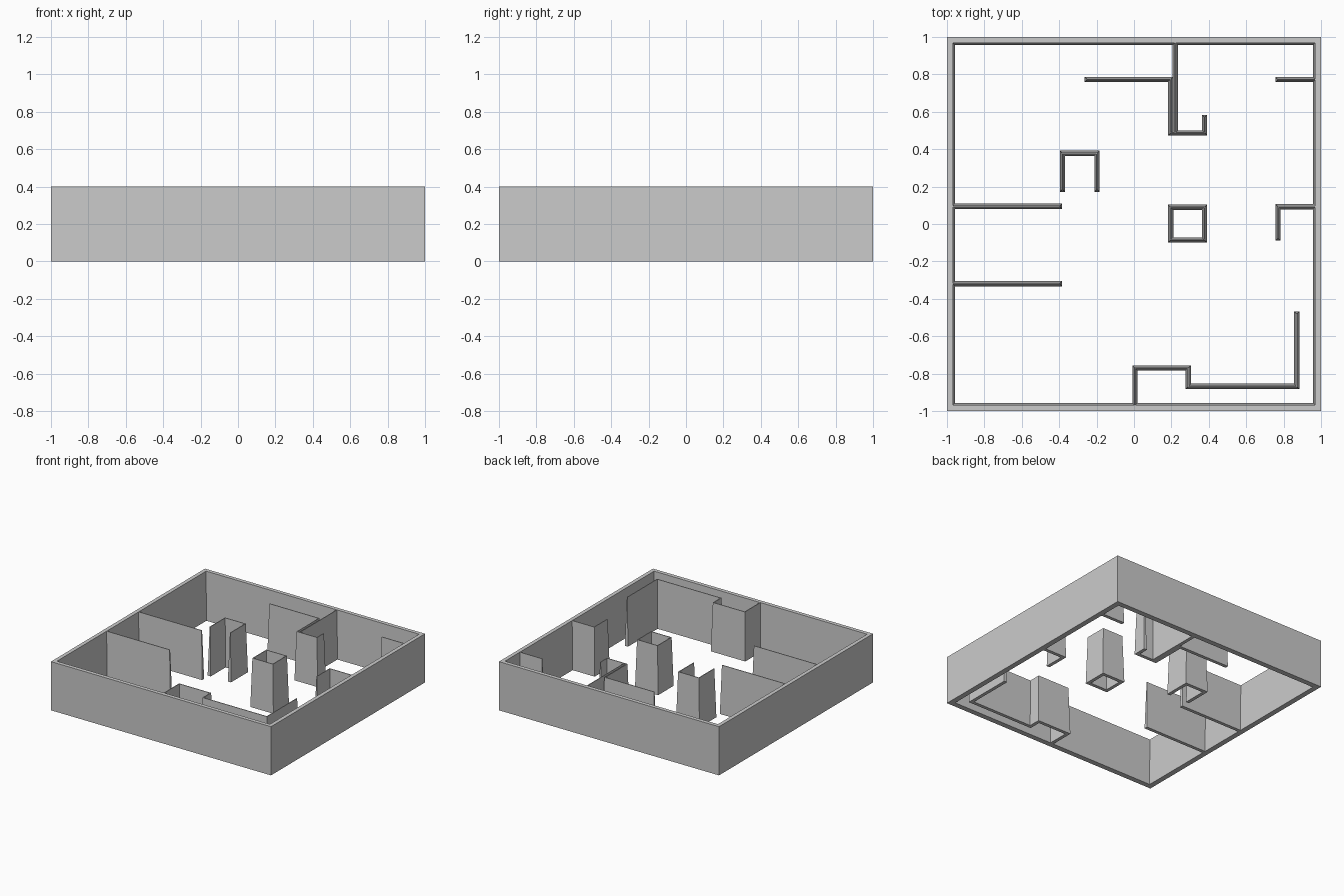
import bpy
import bmesh
from mathutils import Vector

cube = bpy.data.objects.get("Cube")
if cube:
    bpy.data.objects.remove(cube)

HEIGHT = 0.4
FOOT, CREST = 0.014, 0.003      # half thickness of a partition at floor and top

grey = bpy.data.materials.new("wall_grey")
grey.use_nodes = True
grey.diffuse_color = (0.6, 0.6, 0.6, 1)
grey.node_tree.nodes["Principled BSDF"].inputs["Base Color"].default_value = (0.6, 0.6, 0.6, 1)


def outlines(path, half, closed):
    """Mitred left and right offsets of a right-angled path."""
    pts = [Vector(p) for p in path]
    n = len(pts)
    left, right = [], []
    for i, p in enumerate(pts):
        before = (p - pts[i - 1]).normalized() if closed or i > 0 else None
        after = (pts[(i + 1) % n] - p).normalized() if closed or i < n - 1 else None
        normals = [Vector((-d.y, d.x)) for d in (before, after) if d]
        side = sum(normals, Vector((0, 0))) * half
        cap = Vector((0, 0))
        if before is None:
            cap = -after * half
        elif after is None:
            cap = before * half
        left.append(p + cap + side)
        right.append(p + cap - side)
    return left, right


def build(name, foot, crest, closed):
    """Skin a wall between its floor outlines and its top outlines."""
    bm = bmesh.new()

    def ring(line, z):
        return [bm.verts.new((p.x, p.y, z)) for p in line]

    # Each station of the wall holds four corners, in order round its section
    stations = list(zip(ring(foot[0], 0), ring(foot[1], 0),
                        ring(crest[1], HEIGHT), ring(crest[0], HEIGHT)))
    pairs = list(zip(stations, stations[1:]))
    if closed:
        pairs.append((stations[-1], stations[0]))
    else:
        bm.faces.new(stations[0])
        bm.faces.new(stations[-1][::-1])
    for a, b in pairs:
        for k in range(4):
            m = (k + 1) % 4
            bm.faces.new((a[k], a[m], b[m], b[k]))
    bmesh.ops.recalc_face_normals(bm, faces=bm.faces)
    mesh = bpy.data.meshes.new(name)
    bm.to_mesh(mesh)
    bm.free()
    mesh.materials.append(grey)
    bpy.context.collection.objects.link(bpy.data.objects.new(name, mesh))


def partition(name, path, closed=False):
    build(name, outlines(path, FOOT, closed), outlines(path, CREST, closed), closed)


def square(r):
    return [Vector(c) * r for c in ((-1, -1), (1, -1), (1, 1), (-1, 1))]


# Outer wall: upright outside, slightly sloped inside
build("outer_wall", (square(0.956), square(1)), (square(0.968), square(1)), True)

# Left side room dividers
partition("left_divider_back", [(-0.97, 0.095), (-0.398, 0.095)])
partition("left_divider_front", [(-0.97, -0.32), (-0.398, -0.32)])

# Back rooms
partition("back_divider", [(0.22, 0.97), (0.22, 0.487)])
partition("back_hooked_wall", [(-0.25, 0.772), (0.196, 0.772), (0.196, 0.487),
                               (0.377, 0.487), (0.377, 0.57)])

# Free-standing shafts
partition("open_alcove", [(-0.382, 0.185), (-0.382, 0.378), (-0.198, 0.378), (-0.198, 0.185)])
partition("square_shaft", [(0.196, -0.086), (0.377, -0.086), (0.377, 0.09), (0.196, 0.09)], True)

# Right side stubs
partition("right_stub", [(0.97, 0.772), (0.77, 0.772)])
partition("right_corner_wall", [(0.97, 0.092), (0.77, 0.092), (0.77, -0.075)])

# Stepped wall along the front
partition("front_stepped_wall", [(0.005, -0.97), (0.005, -0.77), (0.29, -0.77),
                                 (0.29, -0.868), (0.87, -0.868), (0.87, -0.482)])
